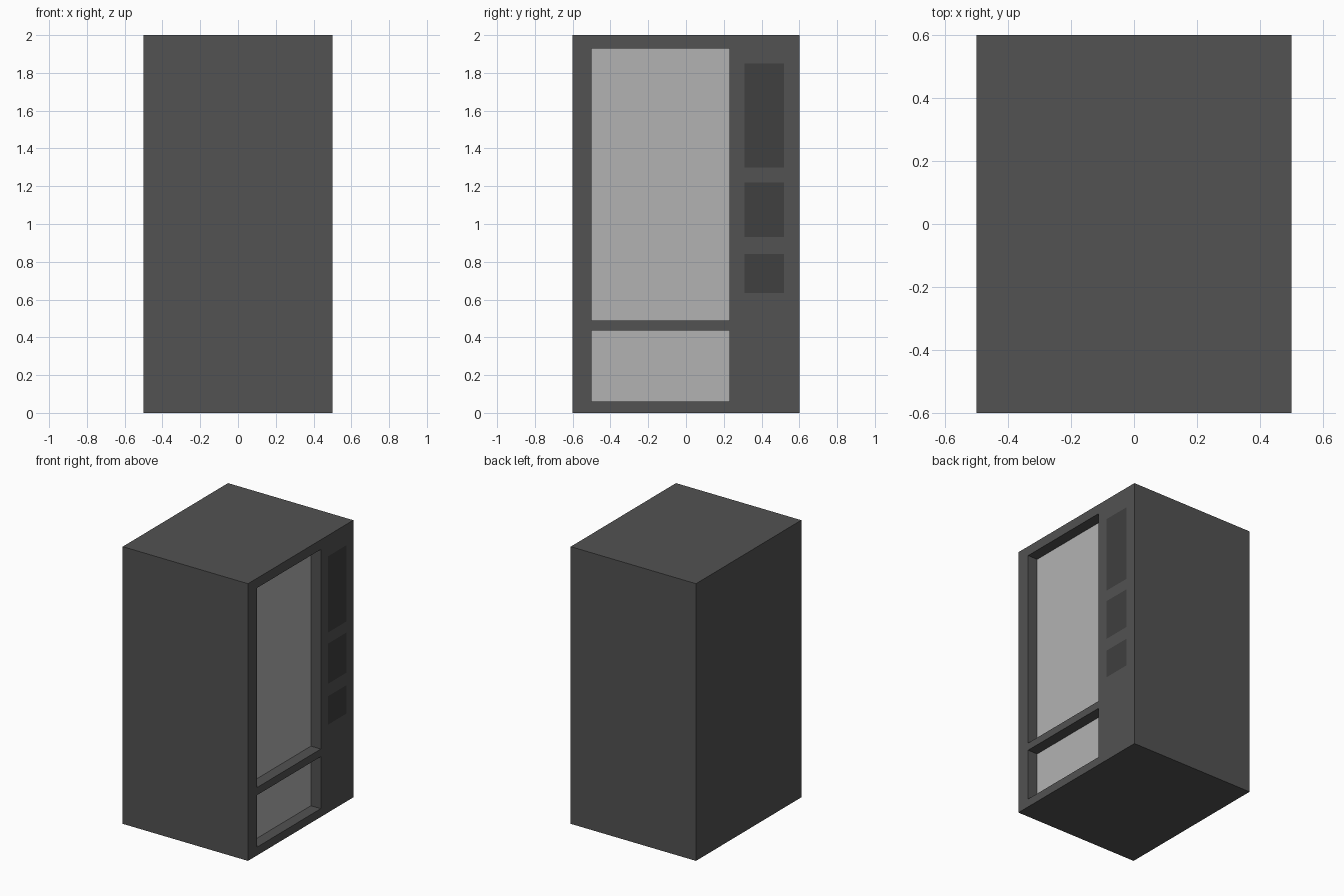
import bpy

if "Cube" in bpy.data.objects:
    bpy.data.objects.remove(bpy.data.objects["Cube"])

W, D, H = 1.0, 1.2, 2.0      # cabinet size
FACE = W / 2                 # the detailed side faces +x
RECESS = 0.08


def material(name, grey):
    m = bpy.data.materials.new(name)
    m.diffuse_color = (grey, grey, grey, 1)
    m.use_nodes = True
    m.node_tree.nodes["Principled BSDF"].inputs["Base Color"].default_value = m.diffuse_color
    return m


def box(name, x, y, z, mat=None):
    """Box from (min, max) ranges on each axis."""
    bpy.ops.mesh.primitive_cube_add(size=1, location=[sum(r) / 2 for r in (x, y, z)])
    ob = bpy.context.object
    ob.name = name
    ob.scale = [r[1] - r[0] for r in (x, y, z)]
    bpy.ops.object.transform_apply(location=False, rotation=False, scale=True)
    if mat:
        ob.data.materials.append(mat)
    return ob


def side_panel(name, x, y, z, mat):
    """Flat panel facing +x, just proud of the surface at x."""
    verts = [(x + 0.001, a, b) for a, b in
             ((y[0], z[0]), (y[1], z[0]), (y[1], z[1]), (y[0], z[1]))]
    me = bpy.data.meshes.new(name)
    me.from_pydata(verts, [], [(0, 1, 2, 3)])
    me.materials.append(mat)
    bpy.context.collection.objects.link(bpy.data.objects.new(name, me))


body_mat = material("dark_body", 0.085)
glass_mat = material("light_window", 0.45)
panel_mat = material("black_panel", 0.05)

# Cabinet
cabinet = box("cabinet", (-W / 2, FACE), (-D / 2, D / 2), (0, H), body_mat)

# Recessed display window and collection tray
for name, z in (("display_window", (0.49, 1.93)), ("collection_tray", (0.06, 0.435))):
    y = (-0.5, 0.23)
    cutter = box(name + "_cutter", (FACE - RECESS, FACE + 0.1), y, z, body_mat)
    mod = cabinet.modifiers.new(name, 'BOOLEAN')
    mod.operation = 'DIFFERENCE'
    mod.solver = 'EXACT'
    mod.object = cutter
    bpy.context.view_layer.objects.active = cabinet
    bpy.ops.object.modifier_apply(modifier=mod.name)
    bpy.data.objects.remove(cutter)
    side_panel(name, FACE - RECESS, y, z, glass_mat)

# Control panels beside the window
for name, z in (("screen_panel", (1.30, 1.85)),
                ("keypad_panel", (0.93, 1.22)),
                ("coin_panel", (0.635, 0.84))):
    side_panel(name, FACE, (0.31, 0.52), z, panel_mat)
